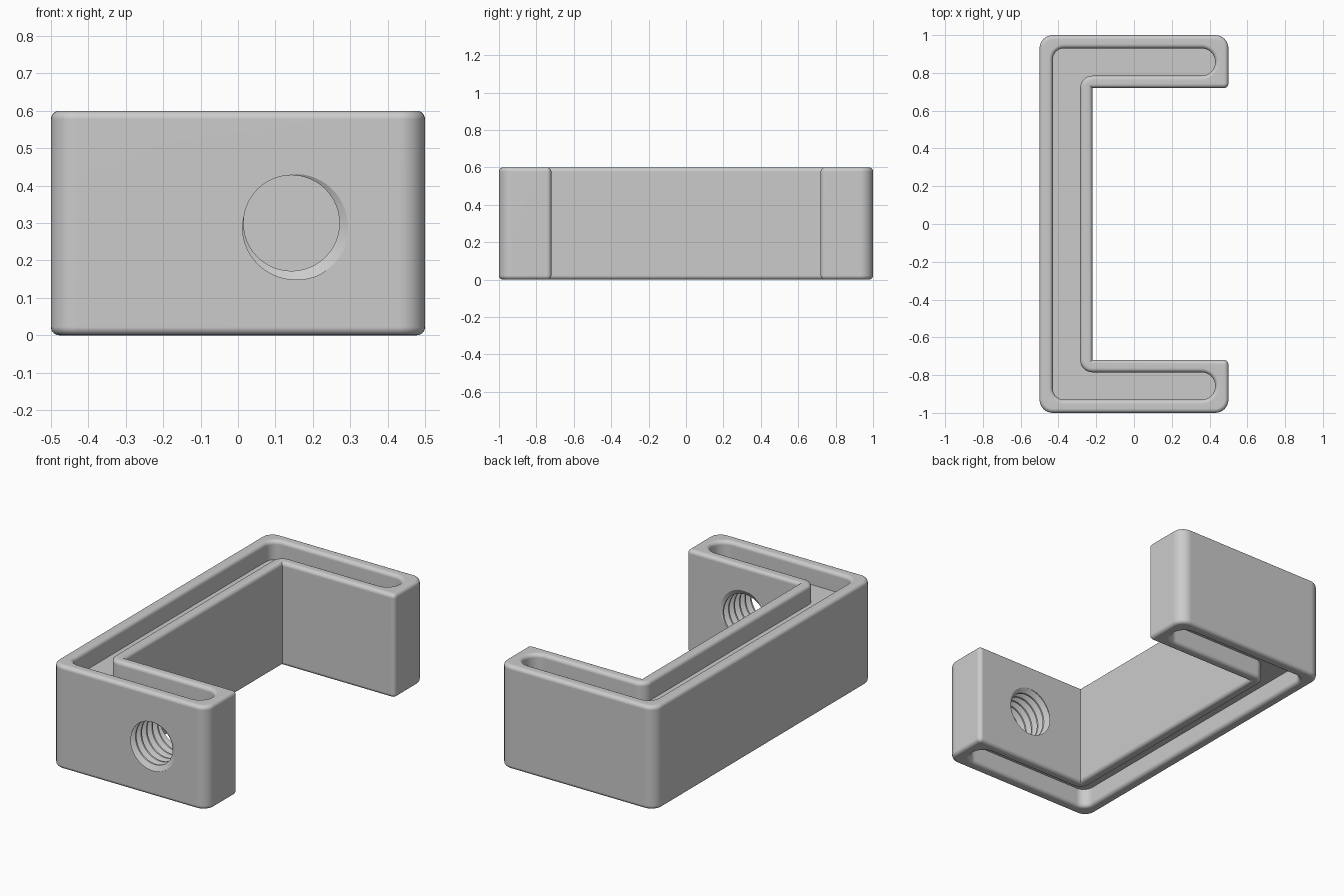
import bpy, bmesh, math
from mathutils import Vector

cube = bpy.data.objects.get("Cube")
if cube:
    bpy.data.objects.remove(cube, do_unlink=True)

HEIGHT = 0.6
FILLET = 0.022
GROOVE_DEPTH = 0.11
ARC = 8        # segments per rounded corner
STEPS = 5      # segments per edge fillet


def make_object(name, bm):
    bmesh.ops.remove_doubles(bm, verts=bm.verts, dist=1e-5)
    bmesh.ops.recalc_face_normals(bm, faces=bm.faces)
    mesh = bpy.data.meshes.new(name)
    bm.to_mesh(mesh)
    bm.free()
    obj = bpy.data.objects.new(name, mesh)
    bpy.context.collection.objects.link(obj)
    return obj


def bracket_corners(lower):
    """Mirror the lower arm's (x, y, radius) corners into a full C outline."""
    return lower + [(x, -y, r) for x, y, r in reversed(lower)]


def outline(corners, inset):
    """Points of a right-angled outline with rounded corners, moved inwards."""
    points = []
    count = len(corners)
    for i, (x, y, radius) in enumerate(corners):
        p = Vector((x, y))
        e1 = (p - Vector(corners[i - 1][:2])).normalized()
        e2 = (Vector(corners[(i + 1) % count][:2]) - p).normalized()
        n1, n2 = Vector((-e1.y, e1.x)), Vector((-e2.y, e2.x))
        turn = 1 if e1.x * e2.y - e1.y * e2.x > 0 else -1
        r = max(radius - inset * turn, 0) if radius else 0
        centre = p + (inset + turn * r) * (n1 + n2)
        for k in range(ARC + 1):
            t = math.pi / 2 * k / ARC
            points.append(centre - turn * r * (n1 * math.cos(t) + n2 * math.sin(t)))
    return points


# Clamp frame: one loft from the top groove floor, over the rim, to the bottom one
body = bracket_corners([(-0.5, -1, 0.07), (0.5, -1, 0.07),
                        (0.5, -0.72, 0.024), (-0.22, -0.72, 0)])
groove = bracket_corners([(-0.43, -0.93, 0.06), (0.43, -0.93, 0.0725),
                          (0.43, -0.785, 0.0725), (-0.285, -0.785, 0.065)])

levels = [(groove, 0, HEIGHT - GROOVE_DEPTH)]
angles = [math.pi / 2 * k / STEPS for k in range(STEPS + 1)]
for a in angles:
    levels.append((groove, FILLET * (math.cos(a) - 1), HEIGHT - FILLET * (1 - math.sin(a))))
for a in reversed(angles):
    levels.append((body, FILLET * (1 - math.cos(a)), HEIGHT - FILLET * (1 - math.sin(a))))
levels += [(shape, inset, HEIGHT - z) for shape, inset, z in reversed(levels)]

bm = bmesh.new()
loops = [[bm.verts.new((p.x, p.y, z)) for p in outline(shape, inset)]
         for shape, inset, z in levels]
for a, b in zip(loops, loops[1:]):
    for i in range(len(a)):
        bm.faces.new((a[i - 1], a[i], b[i], b[i - 1]))
bm.faces.new(loops[0])
bm.faces.new(loops[-1])
frame = make_object("clamp_frame", bm)

# Screw-shaped cutter for the threaded hole in the front arm
PITCH = 0.05
SIDES = 48
TURNS = 10
START = -1 - 2 * PITCH
HOLE_X, HOLE_Z = 0.143, 0.3
thread = [(-0.05, 0.157), (0.05, 0.157), (0.4, 0.128), (0.6, 0.128)]
K = len(thread)

bm = bmesh.new()
columns = []
for j in range(SIDES):
    a = math.tau * j / SIDES + math.radians(135)
    column = []
    for turn in range(TURNS):
        for u, r in thread:
            y = START + PITCH * (j / SIDES + turn + u)
            column.append(bm.verts.new((HOLE_X + r * math.sin(a), y, HOLE_Z + r * math.cos(a))))
    columns.append(column)
for j in range(SIDES):
    left = columns[j]
    right = columns[j + 1] if j + 1 < SIDES else columns[0][K:]
    for i in range(len(right) - 1):
        bm.faces.new((left[i], left[i + 1], right[i + 1], right[i]))
tips = [bm.verts.new((HOLE_X, y, HOLE_Z)) for y in (-1.2, -0.5)]
for edge in [e for e in bm.edges if e.is_boundary]:
    v1, v2 = edge.verts
    bm.faces.new((v1, v2, tips[0] if v1.co.y < -0.86 else tips[1]))
cutter = make_object("thread_cutter", bm)
cutter.hide_render = True

bpy.ops.object.select_all(action="DESELECT")
bpy.context.view_layer.objects.active = frame
frame.select_set(True)
cut = frame.modifiers.new("threaded_hole", "BOOLEAN")
cut.operation = "DIFFERENCE"
cut.solver = "EXACT"
cut.object = cutter
bpy.ops.object.modifier_apply(modifier=cut.name)
bpy.data.objects.remove(cutter, do_unlink=True)

# Soft fillets with flat walls
bpy.ops.object.shade_smooth_by_angle(angle=math.radians(30))
weighted = frame.modifiers.new("flat_walls", "WEIGHTED_NORMAL")
weighted.keep_sharp = True

# Plain grey finish
grey = bpy.data.materials.new("plain_grey")
grey.use_nodes = True
colour = (0.6, 0.6, 0.6, 1)
grey.diffuse_color = colour
grey.node_tree.nodes["Principled BSDF"].inputs["Base Color"].default_value = colour
frame.data.materials.clear()
frame.data.materials.append(grey)
